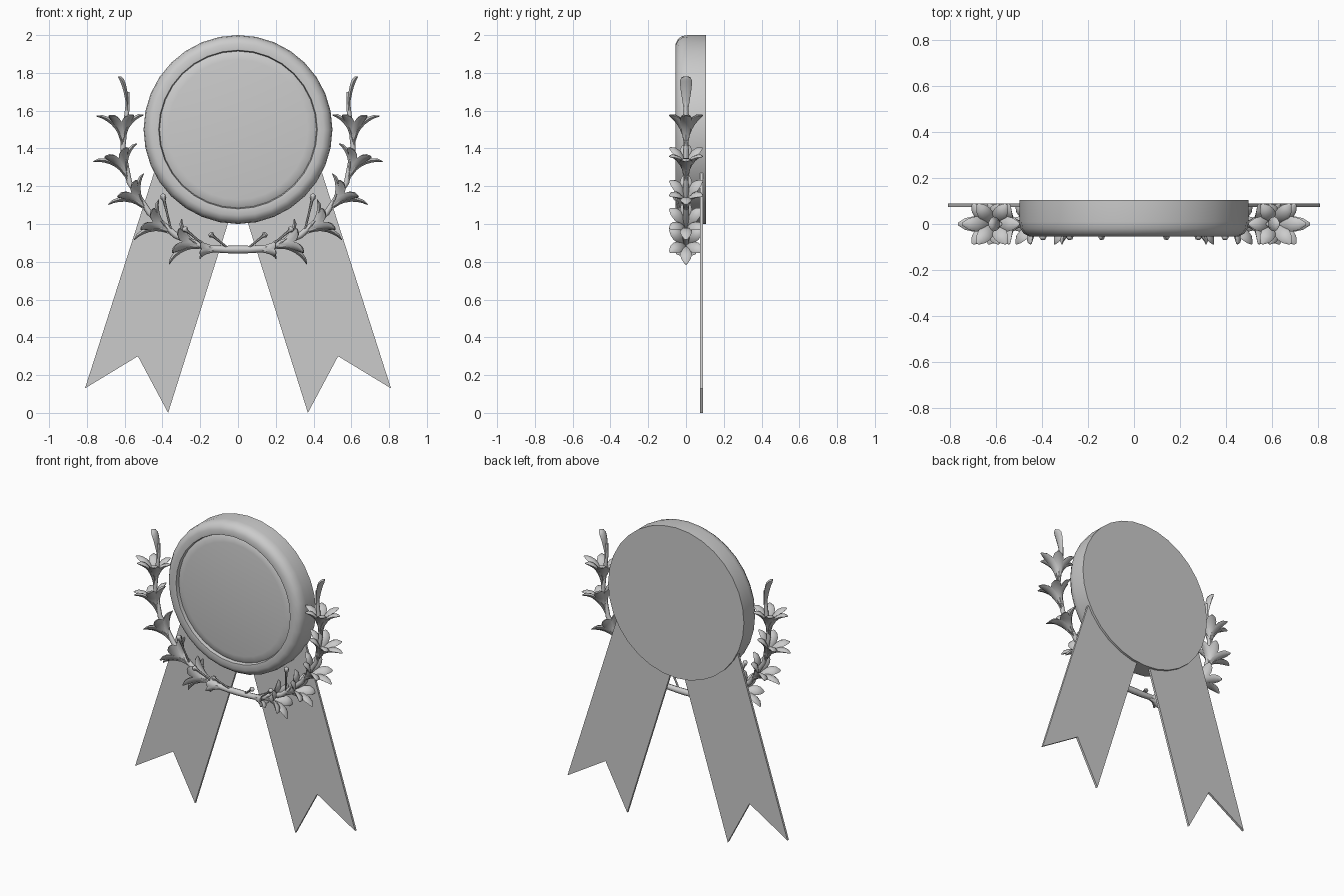
import bpy
import bmesh
from math import cos, sin, pi, radians
from mathutils import Vector

cube = bpy.data.objects.get("Cube")
if cube:
    bpy.data.objects.remove(cube, do_unlink=True)

GREY = (0.6, 0.6, 0.6, 1.0)
grey = bpy.data.materials.new("plain grey")
grey.use_nodes = True
grey.diffuse_color = GREY
grey.node_tree.nodes["Principled BSDF"].inputs["Base Color"].default_value = GREY


def finish(name, bm, mirror=False, smooth=None):
    """Turn a bmesh into a named object, optionally mirrored and smoothed."""
    bmesh.ops.remove_doubles(bm, verts=bm.verts, dist=0.0003)
    bmesh.ops.recalc_face_normals(bm, faces=bm.faces)
    mesh = bpy.data.meshes.new(name)
    bm.to_mesh(mesh)
    bm.free()
    mesh.materials.append(grey)
    obj = bpy.data.objects.new(name, mesh)
    bpy.context.collection.objects.link(obj)
    if mirror:
        obj.modifiers.new("Mirror", 'MIRROR').use_clip = True
    if smooth:
        bpy.ops.object.select_all(action='DESELECT')
        obj.select_set(True)
        bpy.context.view_layer.objects.active = obj
        bpy.ops.object.shade_smooth_by_angle(angle=radians(smooth))
    return obj


def bridge(bm, rings, caps=True):
    """Skin a list of equal-length closed rings."""
    loops = [[bm.verts.new(p) for p in ring] for ring in rings]
    for a, b in zip(loops, loops[1:]):
        for i in range(len(a)):
            j = (i + 1) % len(a)
            bm.faces.new((a[i], a[j], b[j], b[i]))
    if caps:
        bm.faces.new(loops[0])
        bm.faces.new(loops[-1])


def sweep(bm, path, widths, flatness, side, sides=6):
    """Loft elliptical sections along a path; side is the width direction."""
    rings = []
    for i, (p, w) in enumerate(zip(path, widths)):
        along = path[min(i + 1, len(path) - 1)] - path[max(i - 1, 0)]
        thick = along.cross(side).normalized()
        rings.append([p + side * w * cos(k * 2 * pi / sides)
                      + thick * w * flatness * sin(k * 2 * pi / sides)
                      for k in range(sides)])
    bridge(bm, rings)


# Medallion: revolved profile of (radius, y), raised rim and cushioned face
profile = [(0.5, 0.105), (0.5, 0.01), (0.495, -0.02), (0.48, -0.042), (0.455, -0.055),
           (0.42, -0.052), (0.415, -0.03), (0.4, -0.038), (0.37, -0.043)]
SEGMENTS = 32
bm = bmesh.new()
bridge(bm, [[(r * cos(i * 2 * pi / SEGMENTS), y, 1.5 + r * sin(i * 2 * pi / SEGMENTS))
             for i in range(SEGMENTS)] for r, y in profile])
finish("medallion", bm, smooth=35)

# Ribbon tails: notched strips tucked into the medallion
tail = [(0.37, 0.0), (0.53, 0.3), (0.81, 0.13), (0.445, 1.27), (0.01, 1.14)]
bm = bmesh.new()
bridge(bm, [[(x, y, z) for x, z in tail] for y in (0.075, 0.09)])
finish("ribbon_tails", bm, mirror=True)

# Wreath stem
nodes = [Vector((x, 0, z)) for x, z in
         [(0.0, 0.865), (0.06, 0.865), (0.16, 0.87), (0.33, 0.94), (0.47, 1.06),
          (0.575, 1.22), (0.61, 1.4), (0.585, 1.62), (0.585, 1.7)]]
depth = Vector((0, 1, 0))
bm = bmesh.new()
sweep(bm, nodes, [0.021 - 0.0013 * i for i in range(len(nodes))], 1, depth, 8)
finish("wreath_stem", bm, mirror=True, smooth=50)

# Wreath leaves: whorls of leaves that curl away from the stem
STEPS = 7
LEAF_WIDTHS = [0.009, 0.014, 0.021, 0.027, 0.031, 0.032, 0.025, 0.006]


def leaf(bm, base, forward, radial, length, reach, size=1.0):
    side = forward.cross(radial).normalized()
    path = [base + forward * length * sin(s * pi / 2 / STEPS)
            + radial * reach * (1 - cos(s * pi / 2 / STEPS)) for s in range(STEPS + 1)]
    sweep(bm, path, [w * size for w in LEAF_WIDTHS], 0.42, side)


bm = bmesh.new()
for i in range(1, 8):
    forward = (nodes[i + 1] - nodes[i - 1]).normalized()
    outward = Vector((forward.z, 0, -forward.x))
    first = i == 1
    for k in range(6):
        a = k * pi / 3
        if i == 7:
            break
        # Slimmer spread on the medallion side and at the knot
        across = (0.135 if cos(a) > 0 else 0.115) * (0.4 if first else 1)
        spread = outward * cos(a) * across + depth * sin(a) * 0.1 * (0.6 if first else 1)
        leaf(bm, nodes[i], forward, spread.normalized(),
             0.14 if first else 0.175, spread.length, 0.7 if first else 1)
# Closing leaf at each tip
leaf(bm, nodes[-2] - Vector((0, 0, 0.05)), Vector((0, 0, 1)), Vector((1, 0, 0)), 0.21, 0.05)
finish("wreath_leaves", bm, mirror=True, smooth=50)

# Small buds on thin stalks between the leaves and the medallion
bm = bmesh.new()
for start, end in [((0.05, 0.87), (0.15, 0.95)), ((0.17, 0.88), (0.29, 0.98)),
                   ((0.35, 0.95), (0.4, 1.16))]:
    a, b = Vector((start[0], 0, start[1])), Vector((end[0], -0.06, end[1]))
    path = [a.lerp(b, t) for t in (0, 0.5, 0.82, 0.9, 0.97, 1)]
    sweep(bm, path, [0.006, 0.006, 0.008, 0.016, 0.014, 0.005], 1, depth.cross(b - a).normalized())
finish("wreath_buds", bm, mirror=True, smooth=50)
